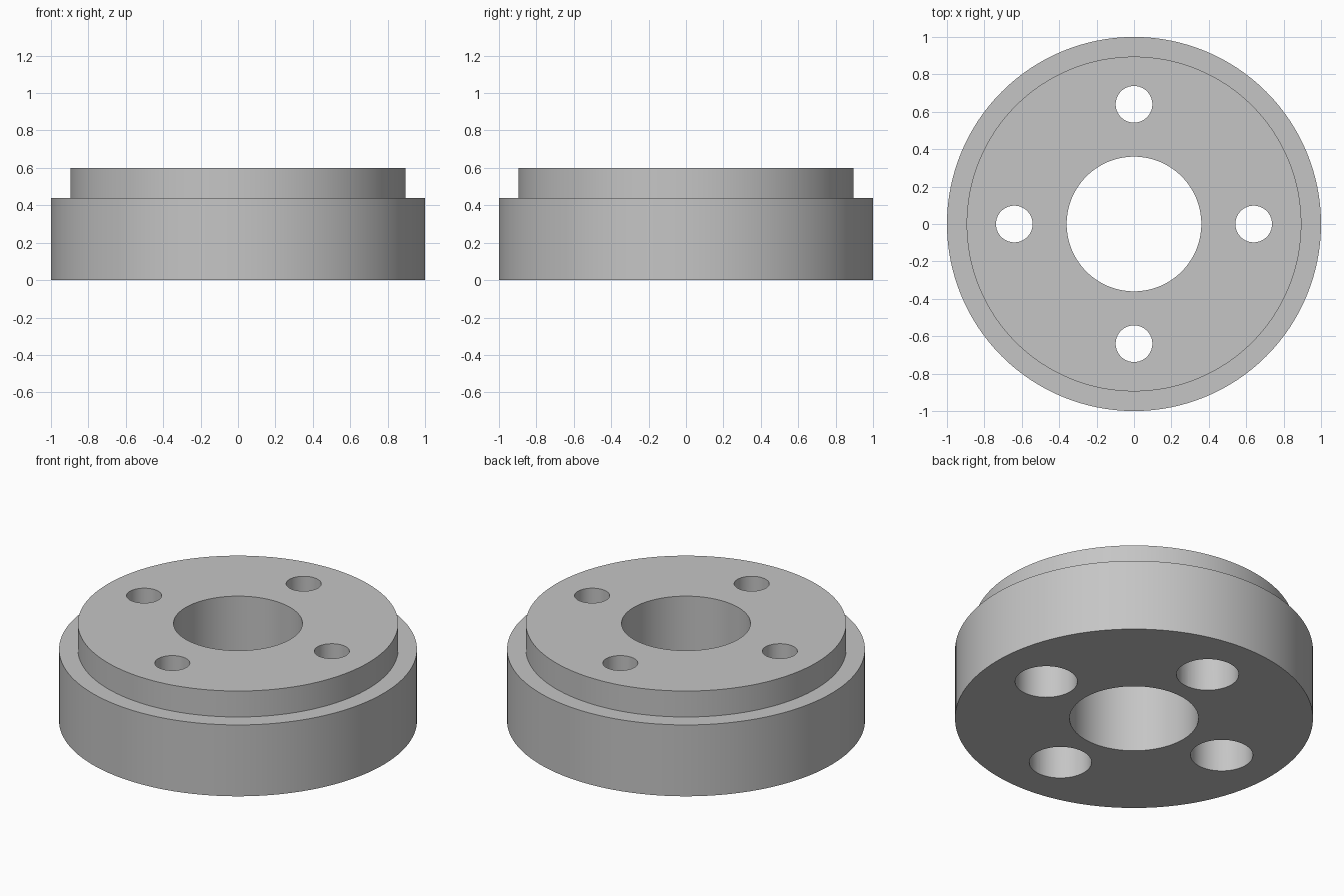
import bpy
import bmesh
import math
from mathutils import Matrix, Vector

SEGMENTS = 128
HEIGHT, SHOULDER, BORE_STEP = 0.6, 0.44, 0.39
BOLT_CIRCLE = 0.64

default_cube = bpy.data.objects.get("Cube")
if default_cube:
    bpy.data.objects.remove(default_cube, do_unlink=True)

grey = bpy.data.materials.new("plain grey")
grey.use_nodes = True
colour = (0.56, 0.56, 0.56, 1)
grey.diffuse_color = colour
grey.node_tree.nodes["Principled BSDF"].inputs["Base Color"].default_value = colour


def revolve(name, profile, location=(0, 0, 0)):
    """Turn a closed (radius, height) outline around the z axis."""
    bm = bmesh.new()
    verts = [bm.verts.new((r, 0, z)) for r, z in profile]
    edges = [bm.edges.new((v, verts[(i + 1) % len(verts)])) for i, v in enumerate(verts)]
    bmesh.ops.spin(bm, geom=verts + edges, cent=(0, 0, 0), axis=(0, 0, 1),
                   angle=math.tau, steps=SEGMENTS, use_merge=True)
    bmesh.ops.remove_doubles(bm, verts=bm.verts, dist=1e-5)
    # Drop faces and edges collapsed on the axis
    bmesh.ops.dissolve_degenerate(bm, edges=bm.edges, dist=1e-5)
    bmesh.ops.recalc_face_normals(bm, faces=bm.faces)
    mesh = bpy.data.meshes.new(name)
    bm.to_mesh(mesh)
    bm.free()
    obj = bpy.data.objects.new(name, mesh)
    obj.location = location
    bpy.context.collection.objects.link(obj)
    return obj


def bolt_hole_cutter(name, location):
    """Stepped drill: wide counterbore below, narrow hole above."""
    bm = bmesh.new()
    rings = []
    for r, z in ((0.174, -0.1), (0.174, BORE_STEP), (0.098, BORE_STEP), (0.098, HEIGHT + 0.1)):
        made = bmesh.ops.create_circle(bm, segments=64, radius=r,
                                       matrix=Matrix.Translation((0, 0, z)))
        rings.append(made["verts"])
    for low, high in zip(rings, rings[1:]):
        for i in range(len(low)):
            j = (i + 1) % len(low)
            bm.faces.new((low[i], low[j], high[j], high[i]))
    bm.faces.new(rings[0])
    bm.faces.new(rings[-1])
    bmesh.ops.recalc_face_normals(bm, faces=bm.faces)
    mesh = bpy.data.meshes.new(name)
    bm.to_mesh(mesh)
    bm.free()
    obj = bpy.data.objects.new(name, mesh)
    obj.location = location
    obj.hide_render = True
    bpy.context.collection.objects.link(obj)
    return obj


# Stepped ring with a central bore
flange = revolve("stepped_flange", [
    (0.36, 0), (1, 0), (1, SHOULDER), (0.895, SHOULDER), (0.895, HEIGHT), (0.36, HEIGHT)])
flange.data.materials.append(grey)

# Four counterbored bolt holes
cutters = []
for i in range(4):
    place = Matrix.Rotation(i * math.pi / 2, 3, "Z") @ Vector((BOLT_CIRCLE, 0, 0))
    cutter = bolt_hole_cutter(f"bolt_hole_cutter_{i + 1}", place)
    cutter.data.materials.append(grey)
    drill = flange.modifiers.new(f"bolt_hole_{i + 1}", "BOOLEAN")
    drill.operation = "DIFFERENCE"
    drill.solver = "EXACT"
    drill.object = cutter
    cutters.append(cutter)

# Keep the drilled result and remove the drills
bpy.context.view_layer.update()
evaluated = flange.evaluated_get(bpy.context.evaluated_depsgraph_get())
drilled = bpy.data.meshes.new_from_object(evaluated)
flange.modifiers.clear()
flange.data = drilled
for cutter in cutters:
    bpy.data.objects.remove(cutter, do_unlink=True)

bpy.ops.object.select_all(action="DESELECT")
flange.select_set(True)
bpy.context.view_layer.objects.active = flange
bpy.ops.object.shade_smooth_by_angle(angle=math.radians(30))
